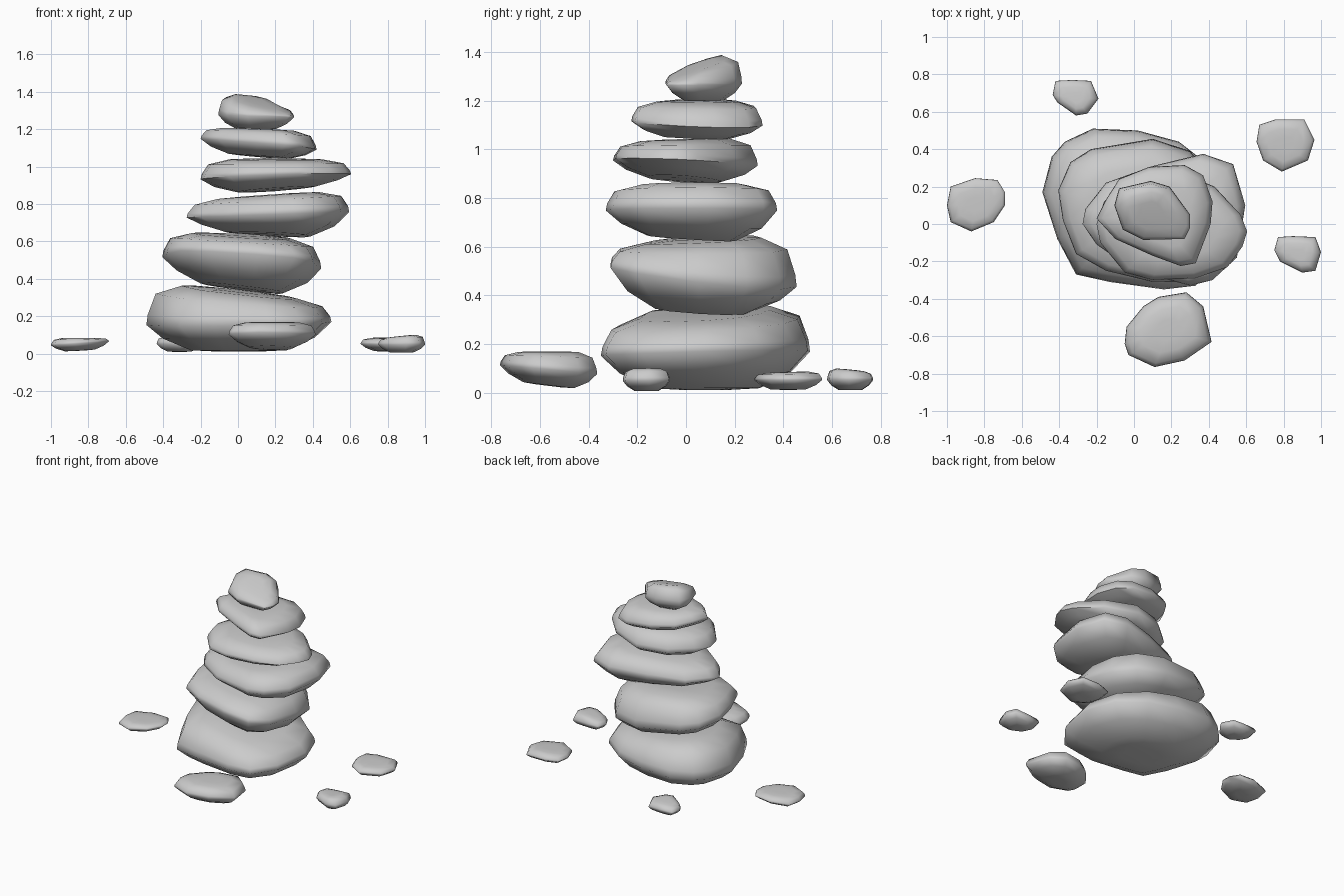
import bpy, bmesh, math

# Edge profile of a worn stone: (outline scale, side, fraction from waist to face)
RINGS = [(0.25, -1, 1.0), (0.52, -1, 0.96), (0.82, -1, 0.55), (1.0, -1, 0.06),
         (0.985, 1, 0.2), (0.90, 1, 0.70), (0.62, 1, 0.96), (0.3, 1, 1.0)]


def stone(name, outline, waist, top, bottom):
    """Loft a plan outline between three tilted planes, each (height, x slope, y slope)."""
    xs, ys = [p[0] for p in outline], [p[1] for p in outline]
    cx, cy = (min(xs) + max(xs)) / 2, (min(ys) + max(ys)) / 2

    def height(plane, x, y):
        return plane[0] + plane[1] * (x - cx) + plane[2] * (y - cy)

    bm = bmesh.new()
    loops = []
    for scale, side, f in RINGS:
        face = top if side > 0 else bottom
        loop = []
        for px, py in outline:
            x, y = cx + (px - cx) * scale, cy + (py - cy) * scale
            z = height(waist, x, y) * (1 - f) + height(face, x, y) * f
            loop.append(bm.verts.new((x, y, max(z, 0))))
        loops.append(loop)
    n = len(outline)
    for a, b in zip(loops, loops[1:]):
        for i in range(n):
            j = (i + 1) % n
            bm.faces.new((a[i], a[j], b[j], b[i]))
    bm.faces.new(loops[0])
    bm.faces.new(loops[-1])
    bmesh.ops.recalc_face_normals(bm, faces=bm.faces)
    mesh = bpy.data.meshes.new(name)
    bm.to_mesh(mesh)
    bm.free()
    obj = bpy.data.objects.new(name, mesh)
    bpy.context.collection.objects.link(obj)
    bpy.ops.object.select_all(action='DESELECT')
    bpy.context.view_layer.objects.active = obj
    obj.select_set(True)
    bpy.ops.object.shade_smooth_by_angle(angle=math.radians(70))
    return obj


# Stacked stones, from the ground up
stone("base_stone",
      [(-.49, .17), (-.44, .36), (-.37, .44), (-.22, .51), (.02, .50), (.24, .44), (.42, .30),
       (.50, .08), (.45, -.18), (.33, -.33), (.16, -.35), (-.13, -.31), (-.31, -.27), (-.41, -.08)],
      (.17, .02, .03), (.335, -.11, .05), (.012, 0, 0))
stone("second_stone",
      [(-.405, .18), (-.34, .33), (-.23, .40), (.10, .455), (.30, .39), (.41, .25), (.445, .05),
       (.40, -.20), (.30, -.31), (.10, -.31), (-.15, -.25), (-.31, -.16), (-.38, .02)],
      (.50, -.09, -.13), (.635, -.05, .05), (.345, -.13, -.06))
stone("third_stone",
      [(-.275, 0), (-.26, .08), (-.15, .22), (.10, .31), (.37, .375), (.53, .32), (.595, .10),
       (.55, -.18), (.42, -.30), (.30, -.33), (0, -.25), (-.20, -.11)],
      (.75, .04, 0), (.85, .07, 0), (.635, -.05, -.06))
stone("fourth_stone",
      [(-.20, 0), (-.16, .12), (-.02, .24), (.20, .295), (.43, .20), (.57, .05), (.605, -.04),
       (.58, -.12), (.50, -.23), (.33, -.29), (.10, -.30), (-.05, -.26), (-.18, -.10)],
      (.95, .03, -.04), (1.043, 0, .03), (.875, .07, -.06))
stone("fifth_stone",
      [(-.20, .03), (-.15, .13), (-.08, .24), (.08, .305), (.27, .315), (.37, .26), (.42, .12),
       (.41, 0), (.33, -.21), (.25, -.225), (.10, -.17), (-.10, -.08)],
      (1.125, -.09, -.03), (1.203, -.04, 0), (1.053, -.08, -.03))
stone("top_stone",
      [(-.105, .10), (-.08, .19), (.09, .23), (.19, .20), (.30, .05), (.30, -.02), (.27, -.08),
       (.05, -.085), (-.06, -.03)],
      (1.275, -.03, 0), (1.352, -.17, .30), (1.198, 0, 0))

# Loose stones around the base
stone("loose_stone_front",
      [(-.05, -.64), (-.04, -.55), (.05, -.44), (.13, -.39), (.28, -.365), (.37, -.44),
       (.415, -.63), (.27, -.73), (.11, -.765), (-.03, -.70)],
      (.10, 0, -.09), (.17, 0, 0), (.028, 0, -.12))
stone("loose_stone_left",
      [(-1, .10), (-.98, .20), (-.85, .245), (-.73, .235), (-.69, .17), (-.69, .10),
       (-.75, .01), (-.87, -.04), (-.98, .01)],
      (.058, .07, 0), (.085, 0, 0), (.016, .06, 0))
stone("loose_stone_right_back",
      [(.655, .44), (.67, .53), (.76, .56), (.91, .56), (.965, .45), (.93, .34), (.79, .28),
       (.69, .34)],
      (.055, 0, 0), (.085, 0, .03), (.012, 0, 0))
stone("loose_stone_right_front",
      [(.75, -.14), (.77, -.07), (.85, -.065), (.97, -.07), (1.0, -.15), (.97, -.25),
       (.90, -.26), (.78, -.20)],
      (.052, 0, 0), (.095, .1, 0), (.006, 0, 0))
stone("loose_stone_back",
      [(-.435, .69), (-.42, .765), (-.33, .77), (-.23, .765), (-.19, .67), (-.25, .59),
       (-.31, .58), (-.41, .65)],
      (.055, 0, 0), (.095, 0, -.1), (.010, 0, 0))
